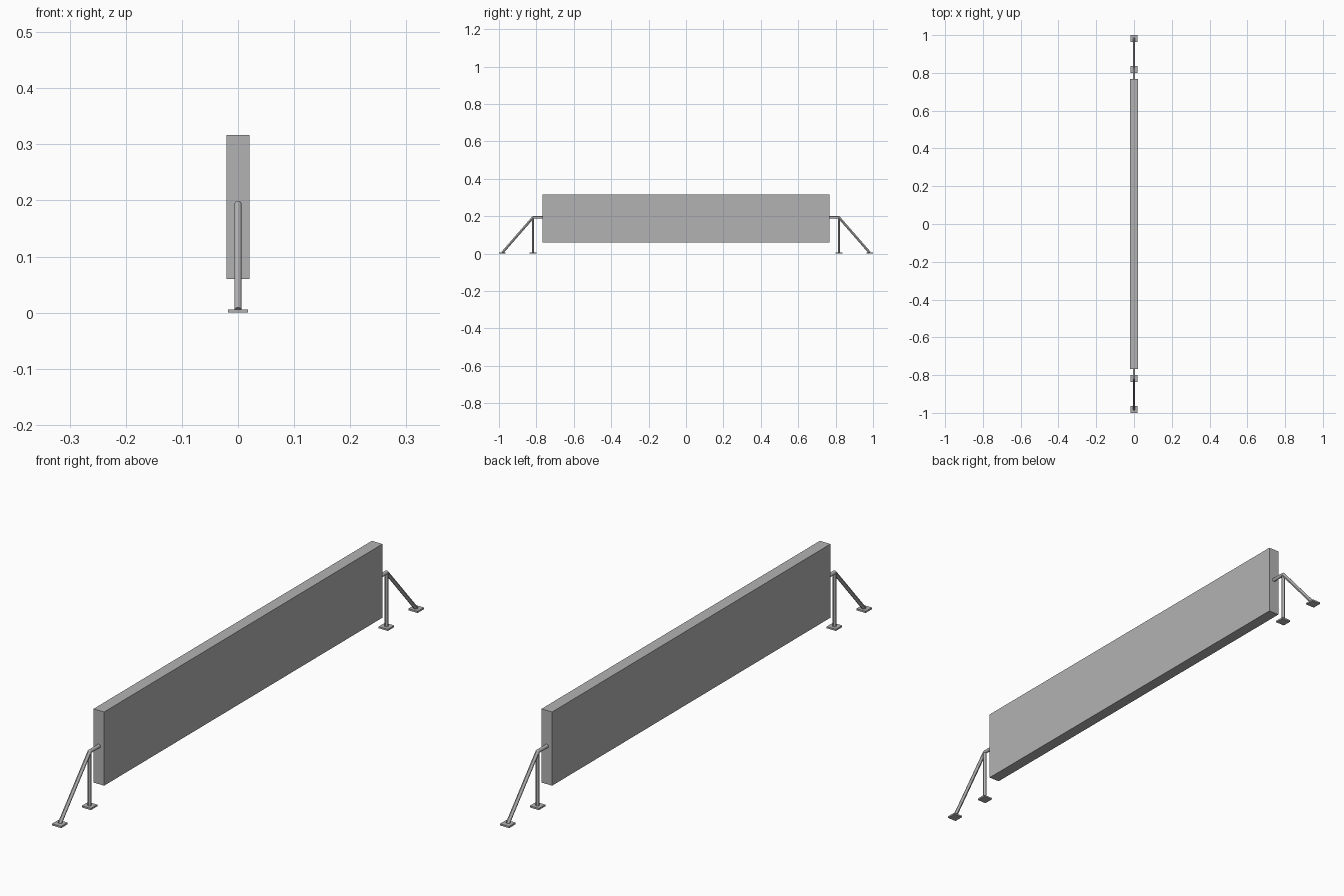
import bpy
from mathutils import Vector

cube = bpy.data.objects.get("Cube")
if cube:
    bpy.data.objects.remove(cube, do_unlink=True)

grey = bpy.data.materials.new("light_grey")
grey.use_nodes = True
color = (0.45, 0.45, 0.45, 1)
grey.diffuse_color = color
grey.node_tree.nodes["Principled BSDF"].inputs["Base Color"].default_value = color

PIPE_RADIUS = 0.0065
ELBOW_Y, FOOT_Y, ARM_Z = 0.818, 0.982, 0.193


def box(name, center, size):
    bpy.ops.mesh.primitive_cube_add(size=1, location=center)
    obj = bpy.context.object
    obj.name = name
    obj.scale = size
    bpy.ops.object.transform_apply(location=False, rotation=False)
    obj.data.materials.append(grey)


def pipe(name, start, end):
    start, end = Vector(start), Vector(end)
    axis = end - start
    bpy.ops.mesh.primitive_cylinder_add(vertices=12, radius=PIPE_RADIUS,
                                        depth=axis.length, location=(start + end) / 2)
    obj = bpy.context.object
    obj.name = name
    obj.rotation_euler = axis.to_track_quat('Z', 'Y').to_euler()
    obj.data.materials.append(grey)
    bpy.ops.object.shade_smooth_by_angle()


# Long upright panel
box("panel", (0, 0, 0.1885), (0.041, 1.534, 0.257))

# Support stand at each end
for side, s in (("front", -1), ("back", 1)):
    elbow = (0, s * ELBOW_Y, ARM_Z)
    pipe(side + "_arm", (0, s * 0.76, ARM_Z), elbow)
    pipe(side + "_post", (0, s * ELBOW_Y, 0.003), elbow)
    pipe(side + "_brace", (0, s * FOOT_Y, 0.005), elbow)
    # Round joint where the three pipes meet
    bpy.ops.mesh.primitive_uv_sphere_add(segments=12, ring_count=8,
                                         radius=PIPE_RADIUS, location=elbow)
    joint = bpy.context.object
    joint.name = side + "_elbow"
    joint.data.materials.append(grey)
    bpy.ops.object.shade_smooth_by_angle()
    # Square base plates
    for part, y in (("post", ELBOW_Y), ("brace", FOOT_Y)):
        box(side + "_" + part + "_foot", (0, s * y, 0.003), (0.035, 0.035, 0.006))
